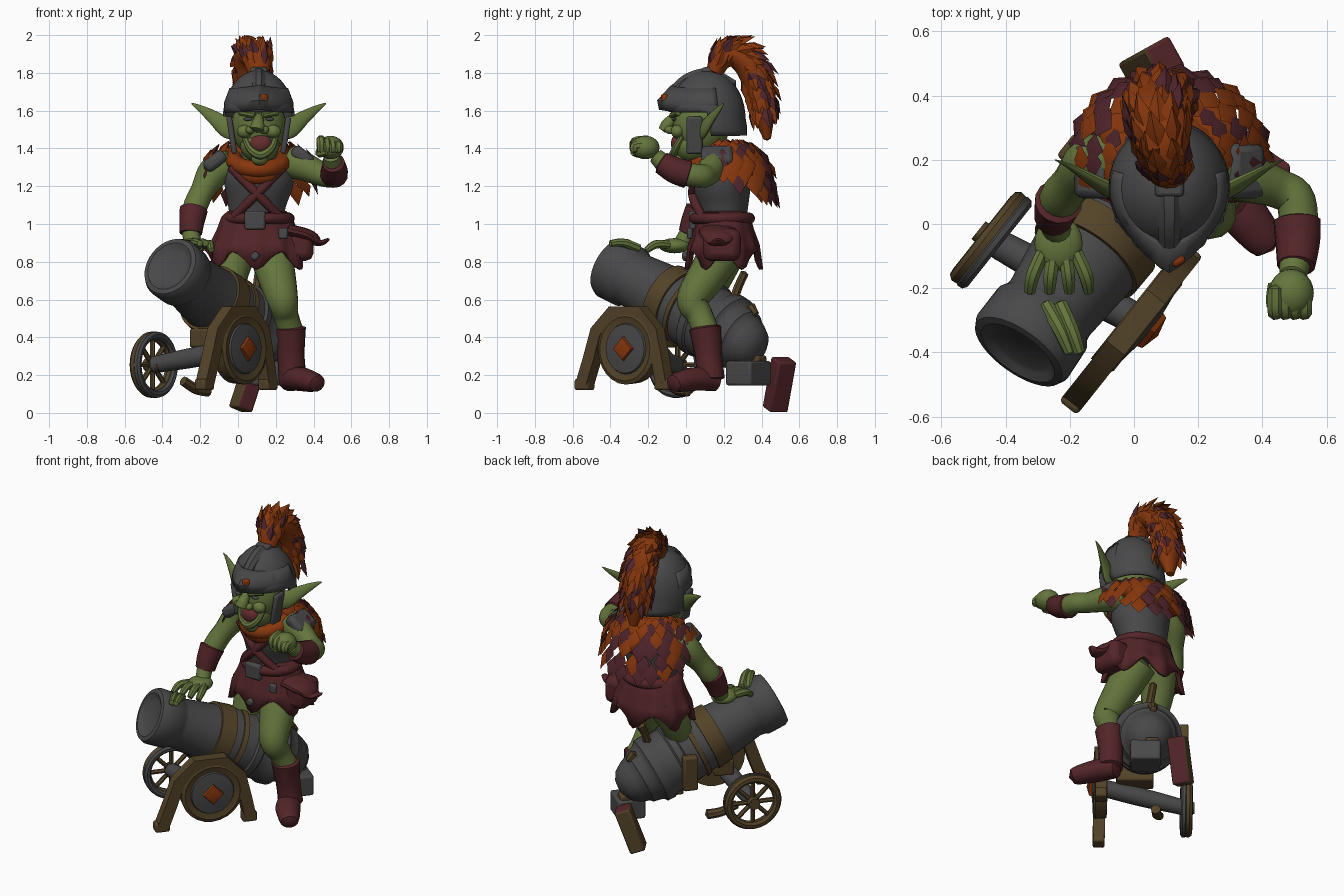
import bpy, bmesh, math, random
from mathutils import Vector, Matrix

random.seed(4)
cube = bpy.data.objects.get("Cube")
if cube:
    bpy.data.objects.remove(cube)


def colour(name, r, g, b):
    m = bpy.data.materials.new(name)
    m.use_nodes = True
    m.diffuse_color = (r, g, b, 1)
    m.node_tree.nodes["Principled BSDF"].inputs["Base Color"].default_value = (r, g, b, 1)
    return m


SKIN = colour("green skin", .128, .178, .046)
IRON = colour("dark iron", .066, .066, .069)
LEATHER = colour("red leather", .086, .018, .021)
WOOD = colour("brown wood", .087, .056, .021)
ORANGE = colour("orange cloth", .24, .038, .004)
PLUM = colour("plum feather", .078, .018, .024)
TONGUE = colour("red tongue", .13, .027, .028)


def finish(name, bm, *mats, solid=0, bevel=0):
    bmesh.ops.remove_doubles(bm, verts=bm.verts, dist=.0005)
    bmesh.ops.recalc_face_normals(bm, faces=bm.faces)
    for f in bm.faces:
        f.smooth = True
    for e in bm.edges:
        e.smooth = e.calc_face_angle(0) < .7
    me = bpy.data.meshes.new(name)
    bm.to_mesh(me)
    bm.free()
    for m in mats:
        me.materials.append(m)
    ob = bpy.data.objects.new(name, me)
    bpy.context.collection.objects.link(ob)
    if solid:
        ob.modifiers.new("thickness", 'SOLIDIFY').thickness = solid
    if bevel:
        b = ob.modifiers.new("bevel", 'BEVEL')
        b.width, b.segments = bevel, 2


def turn(axis):
    return Vector(axis).to_track_quat('Z', 'Y').to_matrix().to_4x4()


def blob(name, loc, size, mat, rot=Matrix()):
    bm = bmesh.new()
    bmesh.ops.create_uvsphere(bm, u_segments=24, v_segments=14, radius=1)
    bm.transform(Matrix.Translation(loc) @ rot @ Matrix.Diagonal((*size, 1)))
    finish(name, bm, mat)


def box(name, loc, size, mat, rot=Matrix(), bevel=.012, far_mat=None):
    """Bevelled block; far_mat colours the faces turned to the back and right."""
    bm = bmesh.new()
    bmesh.ops.create_cube(bm, size=1)
    bm.transform(Matrix.Translation(loc) @ rot @ Matrix.Diagonal((*size, 1)))
    bm.normal_update()
    for f in bm.faces:
        f.material_index = int(far_mat is not None and f.normal.x < f.normal.y)
    finish(name, bm, *[m for m in (mat, far_mat) if m], bevel=bevel)


def spline(pts, closed=False, k=5):
    P, n, out = [Vector(p) for p in pts], len(pts), []
    for i in range(n if closed else n - 1):
        a, b, c, d = [P[(i + j) % n] if closed else P[min(max(i + j, 0), n - 1)] for j in (-1, 0, 1, 2)]
        for t in [s / k for s in range(k)]:
            out.append((2*b + (c - a)*t + (2*a - 5*b + 4*c - d)*t*t + (3*b - a - 3*c + d)*t**3) / 2)
    return out if closed else out + [P[-1]]


def tube(name, pts, mat, squash=(1, 1, 1), n=14, closed=False, up=None, k=5):
    """Tapered tube through points given as x, y, z, radius."""
    path = spline(pts, closed, k)
    m, bm, rings, nrm = len(path), bmesh.new(), [], up
    flat = Matrix.Diagonal(squash)
    for i, p in enumerate(path):
        nxt = path[(i + 1) % m] if closed else path[min(i + 1, m - 1)]
        prv = path[i - 1] if closed or i else path[0]
        t = (nxt.xyz - prv.xyz).normalized()
        nrm = Vector(nrm) if nrm else t.orthogonal()
        nrm = (nrm - t * nrm.dot(t)).normalized()
        side, r = t.cross(nrm), max(p.w, .003)
        angles = [2 * math.pi * (j + .5) / n for j in range(n)]
        rings.append([bm.verts.new(p.xyz + flat @ (nrm * math.cos(a) + side * math.sin(a)) * r) for a in angles])
    for i in range(m if closed else m - 1):
        A, B = rings[i], rings[(i + 1) % m]
        for j in range(n):
            bm.faces.new((A[j], A[(j + 1) % n], B[(j + 1) % n], B[j]))
    if not closed:
        for ring, a, b in ((rings[0], path[0], path[1]), (rings[-1], path[-1], path[-2])):
            out = (a.xyz - b.xyz).normalized() * a.w * (.45 if n > 4 else 0)
            tip = bm.verts.new(a.xyz + out)
            for j in range(n):
                bm.faces.new((ring[j], ring[(j + 1) % n], tip))
    finish(name, bm, mat)


def lathe(name, profile, origin, axis, mat, n=36):
    bm = bmesh.new()
    vs = [bm.verts.new((r, 0, t)) for t, r in profile]
    es = [bm.edges.new(p) for p in zip(vs, vs[1:])]
    bmesh.ops.spin(bm, geom=vs + es, cent=(0, 0, 0), axis=(0, 0, 1), angle=2 * math.pi, steps=n)
    bm.transform(Matrix.Translation(origin) @ turn(axis))
    finish(name, bm, mat)


def feather(bm, root, tip, out, width, mat):
    mid = root.lerp(tip, .5)
    side = (tip - root).cross(out).normalized() * width
    l, r, a, b, h, g = [bm.verts.new(p) for p in (mid - side, mid + side, root, tip, mid + out*.018, mid - out*.012)]
    for tri in ((a, l, h), (l, b, h), (b, r, h), (r, a, h), (l, a, g), (b, l, g), (r, b, g), (a, r, g)):
        bm.faces.new(tri).material_index = mat


# Cannon barrel with raised rings and wooden bands
BREECH, MUZZLE = Vector((.14, .3, .38)), Vector((-.35, -.385, .768))
BORE = (MUZZLE - BREECH).normalized()
lathe("cannon_barrel", [(-.13, 0), (-.12, .06), (-.09, .105), (-.04, .135), (0, .15), (.01, .165), (.06, .178),
      (.08, .19), (.09, .205), (.14, .208), (.16, .195), (.24, .195), (.25, .205), (.29, .205), (.3, .192),
      (.56, .172), (.76, .15), (.79, .155), (.81, .168), (.92, .172), (.945, .16), (.95, .135), (.935, .11),
      (.93, .1), (.932, 0)], BREECH, BORE, IRON)
for t, w, r in ((.37, .03, .2), (.45, .1, .194)):
    lathe("barrel_band", [(t, .15), (t, r), (t + w, r - .007), (t + w, .15)], BREECH, BORE, WOOD)

# Carriage frame: side direction, wheel axis and upright
AXLE, UP = Vector((.78, -.62, 0)).normalized(), Vector((0, 0, 1))
ALONG = UP.cross(AXLE)
CAR = Matrix((ALONG, AXLE, UP)).transposed().to_4x4()
HUB, SHIELD = Vector((-.445, -.05, .255)), Vector((.02, -.305, .34))
tube("axle", [(*HUB, .045), (*HUB.lerp(SHIELD, .5), .055), (*SHIELD, .05)], IRON)
box("axle_mount", HUB.lerp(SHIELD, .6) + Vector((.03, .05, .09)), (.12, .22, .1), WOOD, CAR)


def around(center, r, thick, off=0, n=16):
    return [(*(center + AXLE * off + (ALONG * math.cos(a) + UP * math.sin(a)) * r), thick)
            for a in [2 * math.pi * i / n for i in range(n)]]


# Spoked wheel
tube("wheel_tyre", around(HUB, .155, .022, .012), IRON, n=8, closed=True, k=3)
tube("wheel_rim", around(HUB, .15, .026, -.012), WOOD, n=8, closed=True, k=3)
lathe("wheel_hub", [(-.05, 0), (-.05, .035), (.05, .04), (.05, 0)], HUB, AXLE, WOOD, 16)
for p in around(HUB, .15, .014, -.01, 8):
    tube("wheel_spoke", [(*(HUB - AXLE * .01), .014), p], WOOD, n=6, k=1)

# Shielded wheel with angular frame and gem
lathe("shield_rim", [(-.05, 0), (-.05, .185), (.02, .19), (.03, .17), (.02, .135), (.02, 0)], SHIELD, AXLE, WOOD, 24)
lathe("shield_plate", [(.01, .14), (.03, .13), (.038, .07), (.042, 0)], SHIELD, AXLE, IRON, 24)
gem = turn(AXLE) @ Matrix.Rotation(.15, 4, 'Z')
lathe("shield_gem", [(.02, .072), (.055, .06), (.07, 0)], SHIELD, AXLE, ORANGE, 4)
arch = [(-.3, -.18), (-.255, -.06), (-.205, .09), (-.1, .19), (.08, .19), (.175, .09), (.21, -.06), (.235, -.18)]
tube("shield_frame", [(*(SHIELD + ALONG * u + UP * w - AXLE * .01), .05) for u, w in arch],
     WOOD, n=4, up=AXLE, k=1)
for u in (-.305, .235):
    box("frame_foot", SHIELD + ALONG * u + UP * -.19 - AXLE * .01, (.09, .07, .06), WOOD, CAR)

# Trail, trunnion block, lever and stay
box("trunnion_block", (-.19, .23, .48), (.09, .06, .22), WOOD, CAR)
box("trail_block", (.19, .33, .21), (.17, .18, .13), IRON, CAR)
box("trail_cap", (.17, .37, .275), (.09, .08, .06), WOOD, CAR)
box("trail_plank", (.055, .495, .15), (.11, .095, .285), LEATHER, turn((.09, .05, .28)), far_mat=WOOD)
tube("lever", [(.1, .24, .54, .028), (.1, .27, .65, .025), (.11, .31, .74, .024)], WOOD, n=8)
tube("rear_hook", [(.14, .34, .56, .03), (.16, .37, .52, .02)], WOOD, n=8)
tube("lower_stay", [(-.29, -.11, .17, .026), (-.22, -.05, .125, .028), (-.16, .01, .115, .03)], WOOD, n=8)

# Legs and boots
tube("left_leg", [(.16, .22, .9, .12), (.2, .12, .74, .105), (.235, .035, .6, .085), (.25, .07, .52, .07),
                  (.28, .11, .42, .07)], SKIN)
tube("left_boot", [(.275, .1, .45, .085), (.28, .12, .3, .073), (.29, .13, .18, .075)], LEATHER)
tube("left_foot", [(.27, .16, .165, .06), (.32, .06, .18, .075), (.39, -.03, .165, .065), (.42, -.065, .155, .052)],
     LEATHER, (1, 1, .85))
tube("right_leg", [(.01, .23, .92, .12), (-.03, .18, .78, .1), (-.04, .14, .66, .08), (-.02, .14, .56, .06)], SKIN)

# Torso, straps, belt and skirt
tube("breastplate", [(.1, .2, .96, .13), (.1, .2, 1.1, .155), (.11, .19, 1.24, .187), (.11, .19, 1.34, .15),
                     (.11, .17, 1.4, .09)], IRON, (1, .85, 1), n=24)
for s in (-1, 1):
    tube("chest_strap", [(.1 + s*.14, .07, 1.3, .022), (.1, .035, 1.16, .025), (.1 - s*.12, .085, 1.04, .022)], LEATHER)
bm = bmesh.new()
rows = []
for z, r in ((1.07, .14), (1.04, .17), (.97, .19), (.89, .222), (.81, .24)):
    rows.append([])
    for j in range(48):
        a = 2 * math.pi * j / 48
        jag = .05 * math.cos(6 * (a + math.pi / 2)) if z < .85 else 0
        fold = r + (1.04 - z) * .05 * math.cos(12 * a)
        rows[-1].append(bm.verts.new((.1 + fold * 1.1 * math.cos(a), .2 + fold * .83 * math.sin(a), z - jag)))
for A, B in zip(rows, rows[1:]):
    for j in range(48):
        bm.faces.new((A[j], A[j - 1], B[j - 1], B[j]))
finish("skirt", bm, LEATHER, solid=.02)
tube("belt", [(.11 + .16*math.cos(a), .19 + .145*math.sin(a), 1.03, .03) for a in
              [i * math.pi / 6 for i in range(12)]], LEATHER, closed=True, k=3)
box("buckle", (.09, .035, 1.02), (.11, .04, .1), IRON)
box("belt_charm", (.24, .02, .95), (.05, .03, .06), IRON)
box("skirt_stud", (.09, -.005, .83), (.04, .03, .045), IRON, Matrix.Rotation(.7, 4, 'Y'))
box("pouch", (.33, .19, .89), (.14, .2, .17), LEATHER, bevel=.04)
tube("pouch_flap", [(.26, .17, .965, .07), (.36, .17, .94, .065), (.43, .17, .9, .035), (.48, .17, .92, .012)],
     LEATHER, (1, 1.5, .5))

# Arms, bracers and shoulder guards
tube("left_arm", [(.27, .17, 1.33, .085), (.36, .14, 1.3, .075), (.45, .11, 1.26, .062), (.505, .07, 1.255, .062),
                  (.51, -.06, 1.28, .06), (.495, -.16, 1.36, .042)], SKIN)
tube("left_bracer", [(.508, .01, 1.262, .074), (.51, -.06, 1.285, .07), (.505, -.13, 1.325, .06)], LEATHER)
blob("left_fist", (.49, -.215, 1.405), (.07, .075, .062), SKIN)
for i in range(4):
    x, drop = .44 + .03 * i, .008 * i
    tube("fist_finger", [(x, -.2, 1.445 - drop, .025), (x, -.27, 1.435 - drop, .026), (x, -.27, 1.385, .022)], SKIN, n=8)
tube("fist_thumb", [(.44, -.19, 1.39, .025), (.435, -.25, 1.375, .024), (.47, -.28, 1.38, .018)], SKIN, n=8)
tube("right_arm", [(-.04, .2, 1.33, .085), (-.13, .19, 1.27, .085), (-.19, .13, 1.17, .065), (-.23, .08, 1.08, .065),
                   (-.25, .03, .98, .05), (-.24, -.02, .9, .045)], SKIN)
tube("right_bracer", [(-.235, .07, 1.075, .075), (-.245, .04, 1.01, .067), (-.25, .02, .95, .06)], LEATHER)
blob("right_palm", (-.235, -.06, .885), (.075, .085, .04), SKIN)
for i in range(4):
    x, spread = -.285 + .035 * i, .02 * (i - 1.5)
    tube("right_finger", [(x, -.09, .89, .022), (x + spread, -.16, .892, .023), (x + spread * 1.3, -.21, .86, .017)],
         SKIN, n=8)
for i in range(2):
    tube("muzzle_mark", [(-.275 + i * .045, -.25, .87, .024), (-.23 + i * .035, -.33, .9, .024),
                         (-.2 + i * .03, -.4, .897, .018)], SKIN, n=8)
for s in (-1, 1):
    box("shoulder_guard", (.11 + s * .232, .165, 1.345 + s * .012), (.13, .17, .07), IRON,
        Matrix.Rotation(s * .65, 4, 'Y'), .025)

# Neck and scarf
tube("scarf", [(.11 + .13*math.cos(a), .15 + .13*math.sin(a), 1.34 + .05*math.sin(a), .045) for a in
               [i * math.pi / 6 for i in range(12)]], ORANGE, closed=True, k=3)
blob("scarf_point", (.11, .04, 1.27), (.1, .04, .06), ORANGE)
tube("neck", [(.11, .16, 1.3, .09), (.11, .12, 1.45, .09)], SKIN)

# Feather mantle flaring over the back
blob("mantle_base", (.11, .28, 1.335), (.22, .16, .09), ORANGE, Matrix.Rotation(-.45, 4, 'X'))
bm = bmesh.new()
for i, (R, fall, lift) in enumerate(((.11, 0, 1), (.16, .015, .9), (.21, .05, .7), (.25, .1, .4),
                                     (.265, .17, .3), (.275, .24, .3))):
    for j in range(12):
        a = math.radians(-12 + 18 * (j + .5 * (i % 2))) + random.uniform(-.06, .06)
        back = .5 + .5 * max(0, math.sin(a))
        out = Vector((math.cos(a), math.sin(a), lift)).normalized()
        root = Vector((.11 + R * math.cos(a), .2 + R * .9 * math.sin(a), 1.45 - fall * back))
        reach = .04 + .05 * lift
        tip = root + Vector((out.x * reach, out.y * reach, -.06 - (.09 - .06 * lift) * random.uniform(.7, 1.2)))
        feather(bm, root, tip, out, .05, int(random.random() < .2 + .08 * i))
finish("feather_mantle", bm, ORANGE, PLUM)

# Head
blob("head", (.11, .08, 1.52), (.145, .15, .17), SKIN)
blob("jaw", (.115, .03, 1.42), (.105, .1, .095), SKIN)
blob("mouth", (.12, -.045, 1.425), (.06, .035, .05), TONGUE)
tube("lower_lip", [(.035, -.02, 1.465, .016), (.062, -.055, 1.4, .02), (.118, -.068, 1.365, .024),
                   (.175, -.055, 1.4, .02), (.2, -.02, 1.465, .016)], SKIN, n=8)
blob("chin", (.115, -.03, 1.345), (.045, .04, .035), SKIN)
tube("nose", [(.11, -.06, 1.57, .022), (.106, -.095, 1.53, .034), (.1, -.105, 1.5, .04)], SKIN)
for s in (-1, 1):
    blob("nostril", (.102 + s * .038, -.085, 1.498), (.024, .028, .022), SKIN)
    blob("cheek", (.11 + s * .075, -.045, 1.49), (.042, .035, .035), SKIN)
    blob("eye", (.11 + s * .058, -.064, 1.555), (.024, .012, .009), IRON)
    tube("brow", [(.11 + s * .02, -.075, 1.575, .016), (.11 + s * .1, -.04, 1.59, .016)], SKIN, n=8)
    tube("ear", [(.11 + s * .12, .08, 1.48, .04), (.11 + s * .17, .1, 1.51, .052), (.11 + s * .24, .14, 1.565, .036),
                 (.11 + s * .31, .18, 1.612, .018), (.11 + s * .355, .2, 1.638, .004)], SKIN, (1, .35, 1))
    box("cheek_guard", (.11 + s * .143, .045, 1.47), (.03, .085, .2), IRON, Matrix.Rotation(s * .15, 4, 'Y'))

# Helmet dome, pointed brow band and ridge
bm = bmesh.new()
bmesh.ops.create_uvsphere(bm, u_segments=32, v_segments=24, radius=1)
bm.transform(Matrix.Translation((.11, .11, 1.56)) @ Matrix.Diagonal((.175, .19, .24, 1)))
face_gap = [f for f in bm.faces if (c := f.calc_center_median()).z < 1.47 or (c.z < 1.59 and c.y < .1)]
bmesh.ops.delete(bm, geom=face_gap, context='FACES')
for v in bm.verts:
    v.co.y += max(0, 1.56 - v.co.z) * .25
finish("helmet_dome", bm, IRON, solid=-.015)
bm = bmesh.new()
rows = [[], [], []]
for i in range(25):
    a = math.radians(-108 + 9 * i)
    point = max(0, 1 - abs(a) / 1.05) ** 2
    for row, z, r, peak in zip(rows, (1.59, 1.64, 1.72), (.178, .185, .155), (.075, .078, .035)):
        r += peak * point
        row.append(bm.verts.new((.11 + r * math.sin(a), .11 - r * math.cos(a), z + .015 * point)))
for A, B in zip(rows, rows[1:]):
    for i in range(24):
        bm.faces.new((A[i], A[i + 1], B[i + 1], B[i]))
finish("brow_band", bm, IRON, solid=.016)
box("brow_gem", (.135, -.11, 1.665), (.045, .04, .045), ORANGE, Matrix.Rotation(.5, 4, 'Z'))
tube("helmet_ridge", [(.11, -.055, 1.71, .035), (.11, .02, 1.765, .04), (.11, .13, 1.785, .042), (.11, .25, 1.73, .035)],
     IRON, n=8, up=UP)
box("crest_socket", (.11, .12, 1.8), (.09, .07, .06), IRON)

# Plume sweeping back and down
plume = [(.11, .15, 1.8, .045), (.1, .185, 1.87, .06), (.085, .25, 1.9, .07), (.08, .33, 1.85, .08),
         (.08, .385, 1.72, .075), (.08, .41, 1.59, .06), (.08, .43, 1.45, .02)]
tube("plume_core", plume, ORANGE, (1.3, 1, 1))
bm = bmesh.new()
path = spline(plume)
for i in range(1, len(path) - 6, 2):
    t = (path[i + 1].xyz - path[i - 1].xyz).normalized()
    side = Vector((1, 0, 0))
    up = side.cross(t).normalized()
    for j in range(9):
        a = math.pi * 2 * (j + random.random() * .7) / 9
        out = side * math.cos(a) * 1.3 + up * math.sin(a)
        root = path[i].xyz + out * path[i].w * .85
        tip = root + t * random.uniform(.1, .15) + out * random.uniform(.01, .03)
        feather(bm, root, tip, out.normalized(), .032, int(random.random() < .3))
for v in bm.verts:
    v.co.z = min(v.co.z, 2)
finish("plume_feathers", bm, ORANGE, PLUM)
